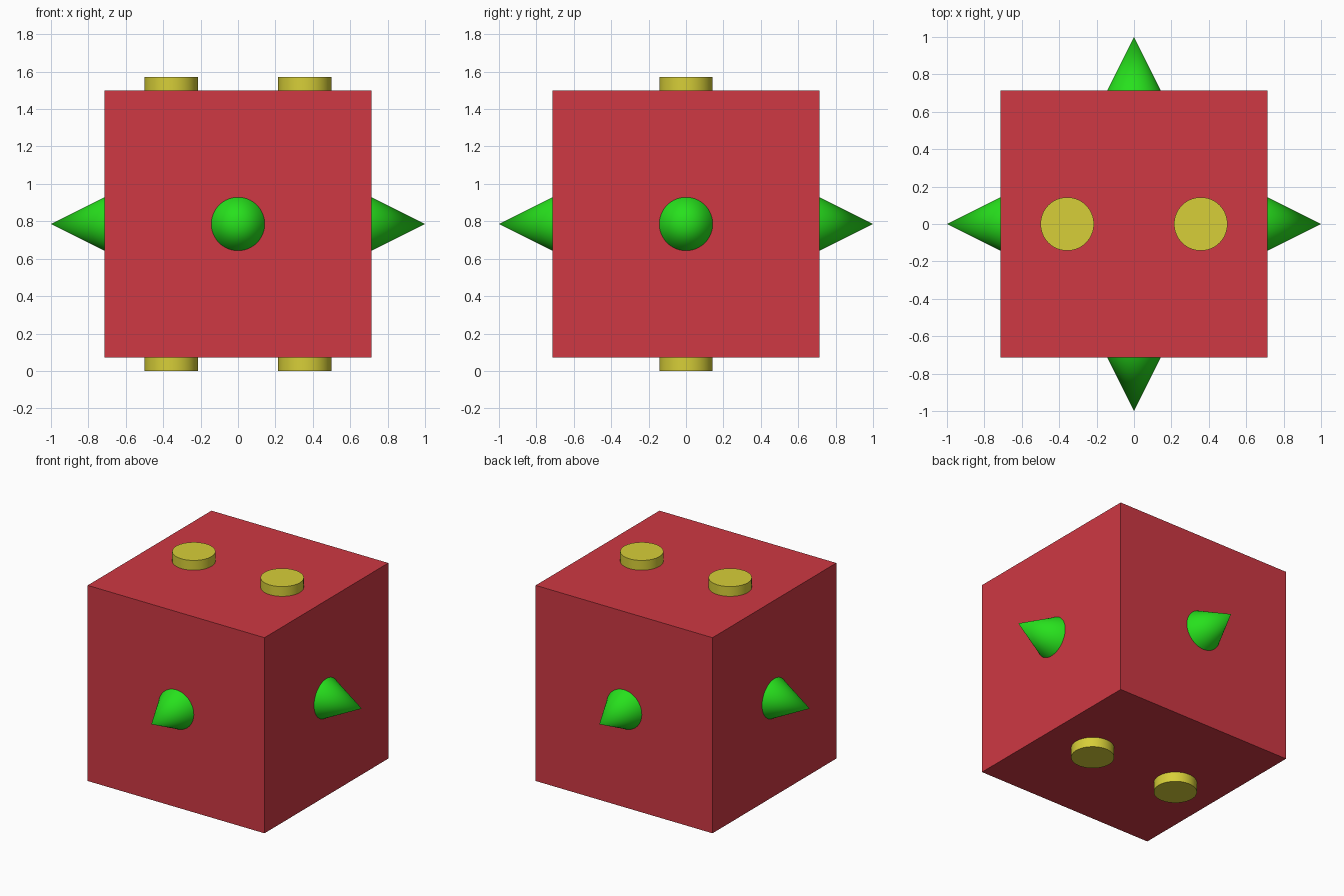
import bpy
from math import radians, pi, sin, cos
from mathutils import Vector

if "Cube" in bpy.data.objects:
    bpy.data.objects.remove(bpy.data.objects["Cube"])

U = 1 / 7                    # base unit
CENTRE_Z = 5.5 * U
HALF = 5 * U


def material(name, rgb):
    m = bpy.data.materials.new(name)
    m.diffuse_color = (*rgb, 1)
    m.use_nodes = True
    m.node_tree.nodes["Principled BSDF"].inputs["Base Color"].default_value = m.diffuse_color
    return m


red = material("red", (0.62, 0.04, 0.056))
green = material("green", (0.02, 0.75, 0.012))
yellow = material("yellow", (0.68, 0.62, 0.04))


def finish(name, mat, smooth=True):
    ob = bpy.context.object
    ob.name = name
    ob.data.materials.append(mat)
    if smooth:
        bpy.ops.object.shade_smooth_by_angle(angle=radians(40))


# Cube body
bpy.ops.mesh.primitive_cube_add(size=2 * HALF, location=(0, 0, CENTRE_Z))
finish("body", red, smooth=False)

# One spike in the middle of each side face
for i, side in enumerate(("right", "back", "left", "front")):
    d = Vector((cos(i * pi / 2), sin(i * pi / 2), 0))
    bpy.ops.mesh.primitive_cone_add(
        vertices=64, radius1=U, radius2=0, depth=2 * U,
        location=d * (HALF + U) + Vector((0, 0, CENTRE_Z)),
        rotation=(0, pi / 2, i * pi / 2))
    finish(f"{side}_spike", green)

# Two round studs on the top and two on the bottom
for level, z in (("top", CENTRE_Z + HALF + U / 4), ("bottom", U / 4)):
    for side, x in (("left", -2.5 * U), ("right", 2.5 * U)):
        bpy.ops.mesh.primitive_cylinder_add(
            vertices=64, radius=U, depth=U / 2, location=(x, 0, z))
        finish(f"{level}_{side}_stud", yellow)
